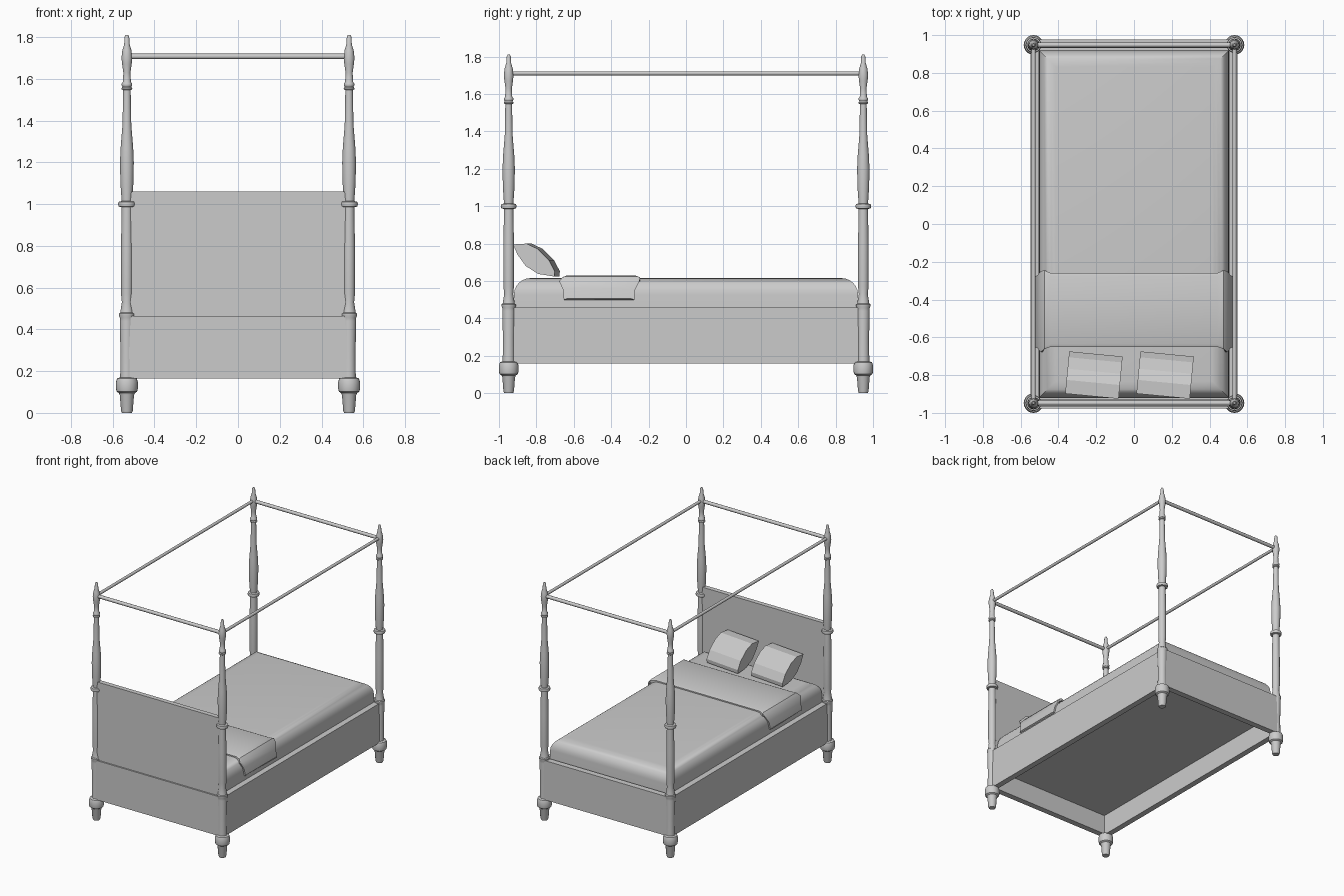
import bpy, bmesh, math
from mathutils import Vector, Matrix

if "Cube" in bpy.data.objects:
    bpy.data.objects.remove(bpy.data.objects["Cube"])

PX, PY = 0.532, 0.948   # post centres


def make(name, bm, angle=None):
    bmesh.ops.recalc_face_normals(bm, faces=bm.faces[:])
    me = bpy.data.meshes.new(name)
    bm.to_mesh(me)
    bm.free()
    ob = bpy.data.objects.new(name, me)
    bpy.context.collection.objects.link(ob)
    if angle:
        bpy.ops.object.select_all(action='DESELECT')
        ob.select_set(True)
        bpy.context.view_layer.objects.active = ob
        bpy.ops.object.shade_smooth_by_angle(angle=math.radians(angle))
    return ob


def box_bm(lo, hi):
    bm = bmesh.new()
    lo, hi = Vector(lo), Vector(hi)
    bmesh.ops.create_cube(bm, size=1)
    size, mid = hi - lo, (lo + hi) / 2
    for v in bm.verts:
        v.co = Vector([v.co[i] * size[i] + mid[i] for i in range(3)])
    return bm


def box(name, lo, hi):
    return make(name, box_bm(lo, hi))


def lathe(name, profile, x, y, n=20):
    bm = bmesh.new()
    rings = [[bm.verts.new((x + r * math.cos(2 * math.pi * i / n),
                            y + r * math.sin(2 * math.pi * i / n), z))
              for i in range(n)] for r, z in profile]
    for a, b in zip(rings, rings[1:]):
        for i in range(n):
            bm.faces.new((a[i], a[(i + 1) % n], b[(i + 1) % n], b[i]))
    bm.faces.new(rings[0])
    bm.faces.new(rings[-1])
    return make(name, bm, 35)


def rod(name, a, b, r):
    a, b = Vector(a), Vector(b)
    d = b - a
    bm = bmesh.new()
    rot = d.to_track_quat('Z', 'Y').to_matrix().to_4x4()
    bmesh.ops.create_cone(bm, cap_ends=True, segments=12, radius1=r, radius2=r,
                          depth=d.length, matrix=Matrix.Translation((a + b) / 2) @ rot)
    return make(name, bm, 40)


# Turned posts: foot, lower block, shaft, rings and finial
post = [(0.024, 0), (0.028, 0.01), (0.034, 0.085), (0.038, 0.095), (0.049, 0.102),
        (0.052, 0.115), (0.052, 0.15), (0.047, 0.165), (0.032, 0.17), (0.031, 0.3),
        (0.034, 0.44), (0.034, 0.455), (0.038, 0.465), (0.038, 0.475), (0.032, 0.48),
        (0.024, 0.53), (0.028, 0.57), (0.028, 0.8), (0.025, 0.985), (0.039, 0.988),
        (0.042, 1.0), (0.039, 1.011), (0.025, 1.014), (0.031, 1.1), (0.033, 1.2),
        (0.03, 1.27), (0.021, 1.38), (0.018, 1.545), (0.025, 1.549), (0.026, 1.555),
        (0.021, 1.561), (0.025, 1.568), (0.025, 1.576), (0.019, 1.585), (0.017, 1.63),
        (0.023, 1.67), (0.026, 1.7), (0.022, 1.735), (0.013, 1.765), (0.011, 1.8),
        (0.006, 1.81)]
for sx, nx in ((-1, "left"), (1, "right")):
    for sy, ny in ((-1, "head"), (1, "foot")):
        lathe(f"{ny}_post_{nx}", post, sx * PX, sy * PY)
    # Side rail and canopy side rod
    x0, x1 = sorted((sx * 0.505, sx * 0.549))
    box(f"side_rail_{nx}", (x0, -PY, 0.158), (x1, PY, 0.459))
    rod(f"canopy_side_rod_{nx}", (sx * PX, -PY, 1.71), (sx * PX, PY, 1.71), 0.011)

# End rails and canopy end rods
for sy, ny in ((-1, "head"), (1, "foot")):
    y0, y1 = sorted((sy * 0.932, sy * 0.977))
    box(f"{ny}_rail", (-PX, y0, 0.165), (PX, y1, 0.465))
    rod(f"canopy_{ny}_rod", (-PX, sy * PY, 1.707), (PX, sy * PY, 1.707), 0.013)

# Headboard and base panel
box("headboard", (-PX + 0.01, -0.966, 0.465), (PX - 0.01, -0.93, 1.06))
box("bed_base", (-0.51, -0.935, 0.315), (0.51, 0.935, 0.335))

# Mattress with rounded top edges
bm = box_bm((-0.503, -0.92, 0.335), (0.503, 0.92, 0.615))
top = [e for e in bm.edges if all(v.co.z > 0.6 for v in e.verts)]
bmesh.ops.bevel(bm, geom=top, offset=0.088, segments=6, profile=0.5, affect='EDGES')
make("mattress", bm, 40)

# Folded blanket: strip draped over the mattress (x, z, y near, y far)
half = [(0.522, 0.505, -0.653, -0.276), (0.511, 0.56, -0.657, -0.272),
        (0.495, 0.603, -0.678, -0.25), (0.475, 0.625, -0.662, -0.245),
        (0.44, 0.63, -0.65, -0.26)]
path = [(-x, z, a, b) for x, z, a, b in half] + half[::-1]
bm = bmesh.new()
rings = []
for x, z, a, b in path:
    side = abs(x) > 0.49
    ins = Vector((-math.copysign(0.012, x), 0, 0)) if side else Vector((0, 0, -0.02))
    outer = [Vector((x, a, z - 0.006)), Vector((x, a + 0.015, z)),
             Vector((x, b - 0.015, z)), Vector((x, b, z - 0.006))]
    pts = outer + [outer[3] + ins, outer[0] + ins]
    rings.append([bm.verts.new(p) for p in pts])
for a, b in zip(rings, rings[1:]):
    for i in range(6):
        j = (i + 1) % 6
        bm.faces.new((a[i], a[j], b[j], b[i]))
bm.faces.new(rings[0])
bm.faces.new(rings[-1])
make("blanket_fold", bm, 30)

# Pillows: lens section leaning on the headboard, slightly turned
lens = [(-0.142, 0), (-0.085, 0.046), (-0.02, 0.058), (0.065, 0.044), (0.125, 0.014),
        (0.14, -0.01), (0.06, -0.05), (-0.02, -0.054), (-0.09, -0.03)]
d, n = Vector((0, 0.81, -0.58)), Vector((0, 0.58, 0.81))
for cx, nx in ((-0.212, "left"), (0.165, "right")):
    bm = bmesh.new()
    place = Matrix.Translation((cx, -0.797, 0.713)) @ Matrix.Rotation(math.radians(-5.5), 4, 'Z')
    rings = []
    for u in (-0.142, 0.142):
        rings.append([bm.verts.new(place @ (Vector((u, 0, 0)) + d * a + n * b))
                      for a, b in lens])
    a, b = rings
    for i in range(len(lens)):
        j = (i + 1) % len(lens)
        bm.faces.new((a[i], a[j], b[j], b[i]))
    bm.faces.new(a)
    bm.faces.new(b)
    make(f"pillow_{nx}", bm)
